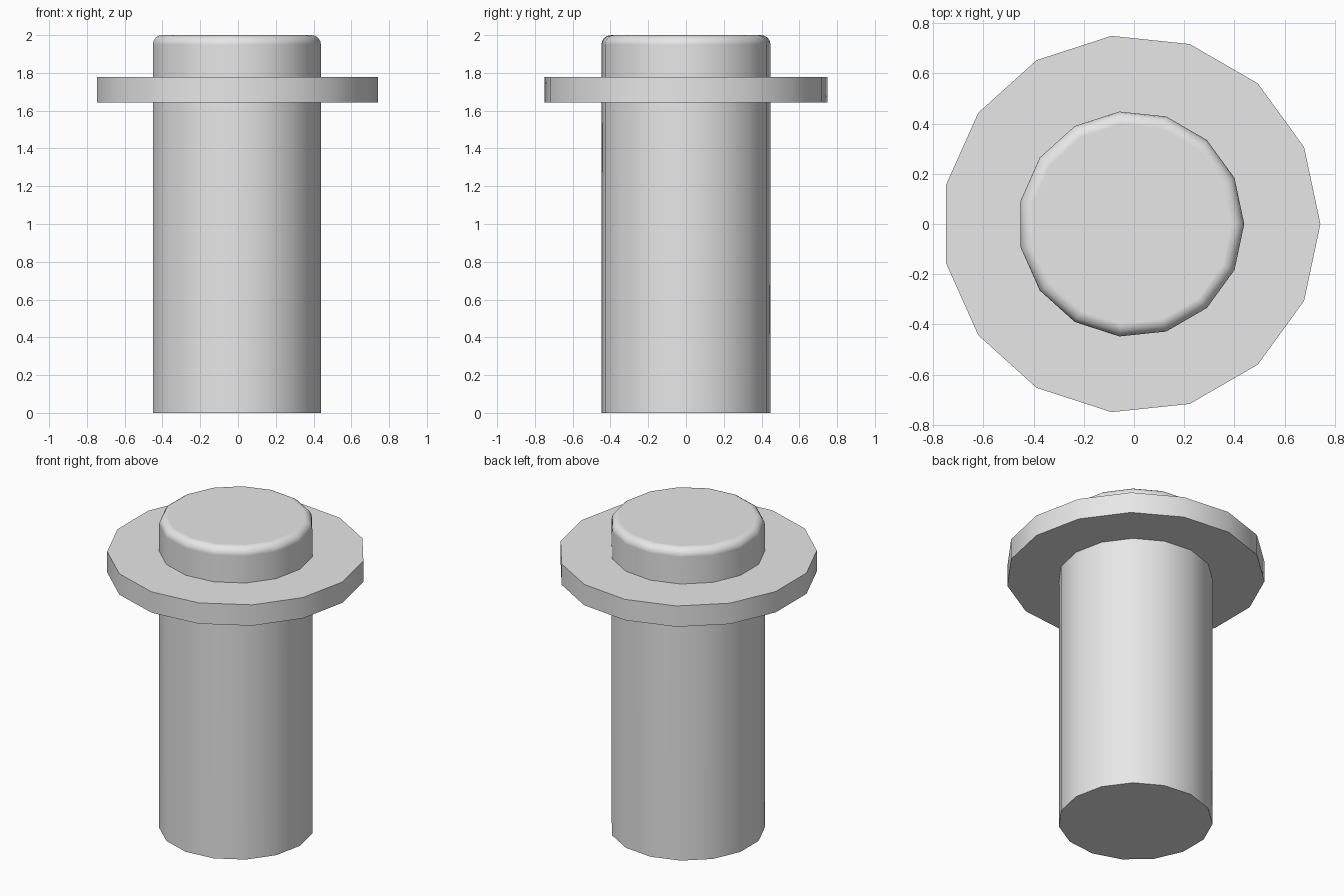
import bpy, bmesh, math
from mathutils import Matrix

cube = bpy.data.objects.get("Cube")
if cube:
    bpy.data.objects.remove(cube, do_unlink=True)

grey = bpy.data.materials.new("light_grey")
grey.use_nodes = True
grey.diffuse_color = (0.8, 0.8, 0.8, 1)
grey.node_tree.nodes["Principled BSDF"].inputs["Base Color"].default_value = (0.8, 0.8, 0.8, 1)

SIDES = 15
OFFSET_X = -0.011  # odd-sided rings are centred by their bounds


def disc(name, radius, z0, z1, top_bevel=0.0):
    """Upright prism with one corner on +x and an optional rounded top rim."""
    bm = bmesh.new()
    place = Matrix.Translation((OFFSET_X, 0, (z0 + z1) / 2)) @ Matrix.Rotation(-math.pi / 2, 4, "Z")
    bmesh.ops.create_cone(bm, cap_ends=True, segments=SIDES, radius1=radius,
                          radius2=radius, depth=z1 - z0, matrix=place)
    if top_bevel:
        rim = [e for e in bm.edges if all(v.co.z > z1 - 0.001 for v in e.verts)]
        bmesh.ops.bevel(bm, geom=rim, offset=top_bevel, segments=4,
                        profile=0.5, affect="EDGES", clamp_overlap=True)
    mesh = bpy.data.meshes.new(name)
    bm.to_mesh(mesh)
    bm.free()
    mesh.materials.append(grey)
    obj = bpy.data.objects.new(name, mesh)
    bpy.context.collection.objects.link(obj)
    bpy.ops.object.select_all(action="DESELECT")
    obj.select_set(True)
    bpy.context.view_layer.objects.active = obj
    bpy.ops.object.shade_smooth_by_angle(angle=math.radians(30))
    # Keep the caps flat beside the rounded rim
    normals = obj.modifiers.new("flat_caps", "WEIGHTED_NORMAL")
    normals.keep_sharp = True
    return obj


# Shaft with rounded head, and the collar around it
disc("shaft", 0.45, 0.0, 2.0, top_bevel=0.05)
disc("collar", 0.753, 1.643, 1.777)
